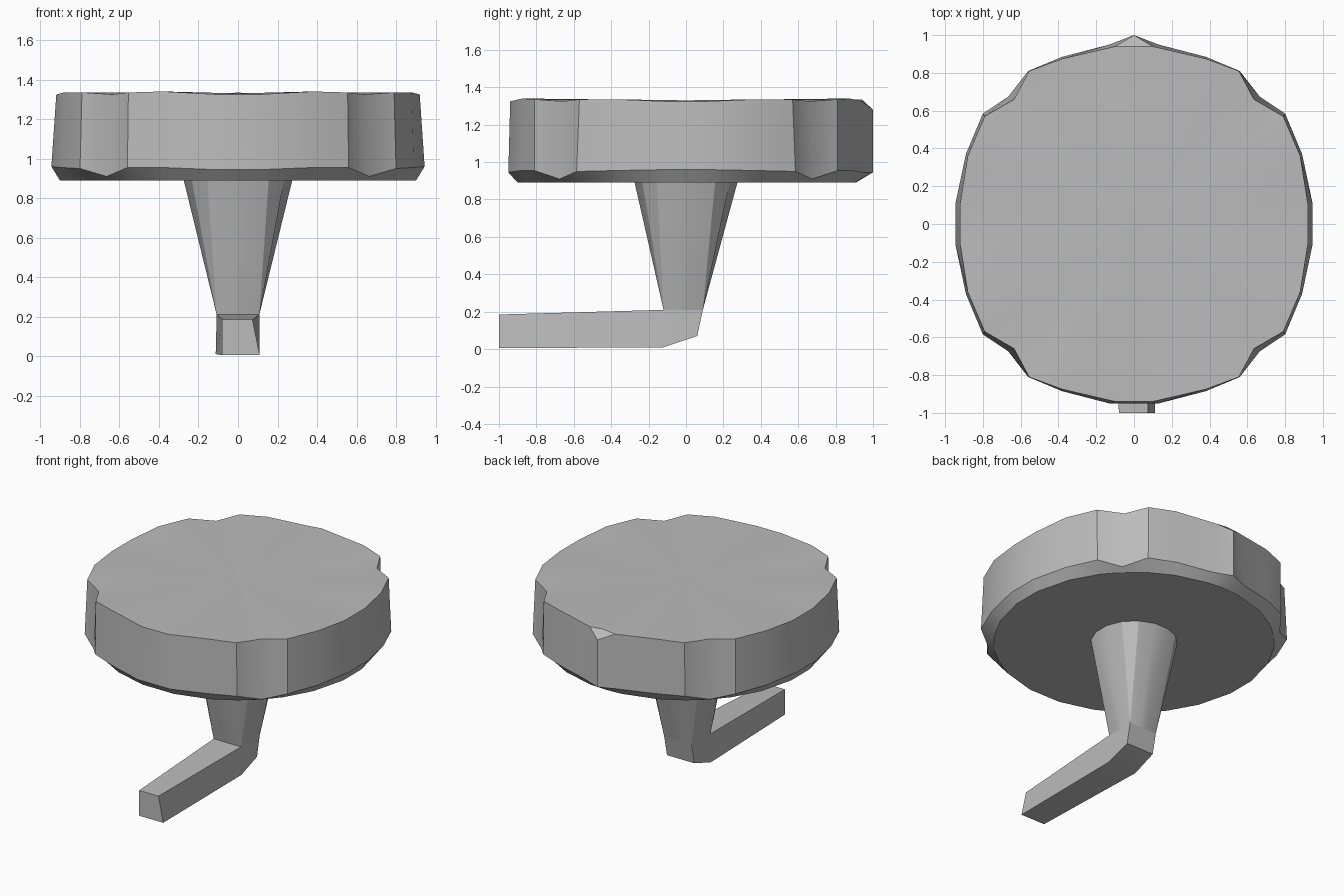
import bpy
import math
from mathutils import Vector

cube = bpy.data.objects.get("Cube")
if cube:
    bpy.data.objects.remove(cube, do_unlink=True)

grey = bpy.data.materials.new("plain grey")
grey.use_nodes = True
colour = (0.5, 0.5, 0.5, 1)
grey.diffuse_color = colour
grey.node_tree.nodes["Principled BSDF"].inputs["Base Color"].default_value = colour


def build(name, verts, faces):
    mesh = bpy.data.meshes.new(name)
    mesh.from_pydata(verts, [], faces)
    mesh.materials.append(grey)
    mesh.validate()
    obj = bpy.data.objects.new(name, mesh)
    bpy.context.collection.objects.link(obj)
    bpy.ops.object.select_all(action='DESELECT')
    obj.select_set(True)
    bpy.context.view_layer.objects.active = obj
    # weld coincident points and face everything outward
    bpy.ops.object.mode_set(mode='EDIT')
    bpy.ops.mesh.select_all(action='SELECT')
    bpy.ops.mesh.remove_doubles(threshold=0.0005)
    bpy.ops.mesh.normals_make_consistent(inside=False)
    bpy.ops.object.mode_set(mode='OBJECT')
    bpy.ops.object.shade_smooth_by_angle(angle=math.radians(30))
    return obj


def bridge(a, b, n):
    """Quads between two closed rings of n points starting at a and b."""
    return [(a + i, a + (i + 1) % n, b + (i + 1) % n, b + i) for i in range(n)]


# Head: a notched disc, one quarter given as (widest point, top point)
quarter = [
    ((0.945, 0.11, 0.96), (0.92, 0.11, 1.325)),
    ((0.89, 0.37, 0.955), (0.88, 0.36, 1.335)),
    ((0.80, 0.585, 0.95), (0.79, 0.57, 1.335)),
    ((0.665, 0.675, 0.91), (0.635, 0.66, 1.325)),
    ((0.56, 0.81, 0.955), (0.555, 0.81, 1.335)),
    ((0.38, 0.885, 0.955), (0.38, 0.875, 1.34)),
    ((0.13, 0.95, 0.945), (0.10, 0.94, 1.325)),
]
wide, rim, top = [], [], []
for sx, sy in ((1, 1), (-1, 1), (-1, -1), (1, -1)):
    for w, t in (quarter if sx == sy else quarter[::-1]):
        wide.append(Vector((w[0] * sx, w[1] * sy, w[2])))
        top.append(Vector((t[0] * sx, t[1] * sy, t[2])))
        rim.append(top[-1].copy())
    if (sx, sy) == (1, 1):
        # pointed ridge at the back, with a sloping top
        wide.append(Vector((0, 1, 0.945)))
        rim.append(Vector((0, 1, 1.28)))
        top.append(Vector((0, 0.94, 1.335)))
n = len(wide)
base = [Vector((p.x, p.y, 0)).normalized() * 0.908 + Vector((0, 0, 0.89)) for p in wide]
verts = base + wide + rim + top + [Vector((0, 0, 1.33))]
faces = [tuple(range(n))]
for k in range(3):
    faces += bridge(k * n, (k + 1) * n, n)
faces += [(3 * n + i, 3 * n + (i + 1) % n, 4 * n) for i in range(n)]
build("head", verts, faces)

# Stem and arm: round at the head, square at the elbow, then bent forward
sides = 16
upper, lower = [], []
for i in range(sides):
    a = math.tau * (i + 0.5) / sides
    c, s = math.cos(a), math.sin(a)
    upper.append((0.28 * c, 0.28 * s, 0.89))
    m = max(abs(c), abs(s))
    snap = [math.copysign(1, v) if abs(v) / m > 0.6 else v / m for v in (c, s)]
    lower.append((0.108 * snap[0], -0.015 + 0.105 * snap[1], 0.21))
verts = upper + lower
faces = bridge(0, sides, sides)

# side profile of the bend as (left x, right x, y, z)
profile = [
    (-0.108, 0.108, 0.09, 0.21),
    (-0.108, 0.108, 0.06, 0.07),
    (-0.113, 0.11, -0.12, 0.01),
    (-0.08, 0.11, -1.0, 0.005),
    (-0.08, 0.073, -1.0, 0.185),
    (-0.108, 0.108, -0.12, 0.21),
]
start, count = len(verts), len(profile)
verts += [(p[0], p[2], p[3]) for p in profile]
verts += [(p[1], p[2], p[3]) for p in profile]
faces += [(start + i, start + i + 1, start + count + i + 1, start + count + i)
          for i in range(count - 1)]
for off in (start, start + count):
    faces += [(off, off + 1, off + 2, off + 5), (off + 2, off + 3, off + 4, off + 5)]
build("stem_and_arm", verts, faces)
